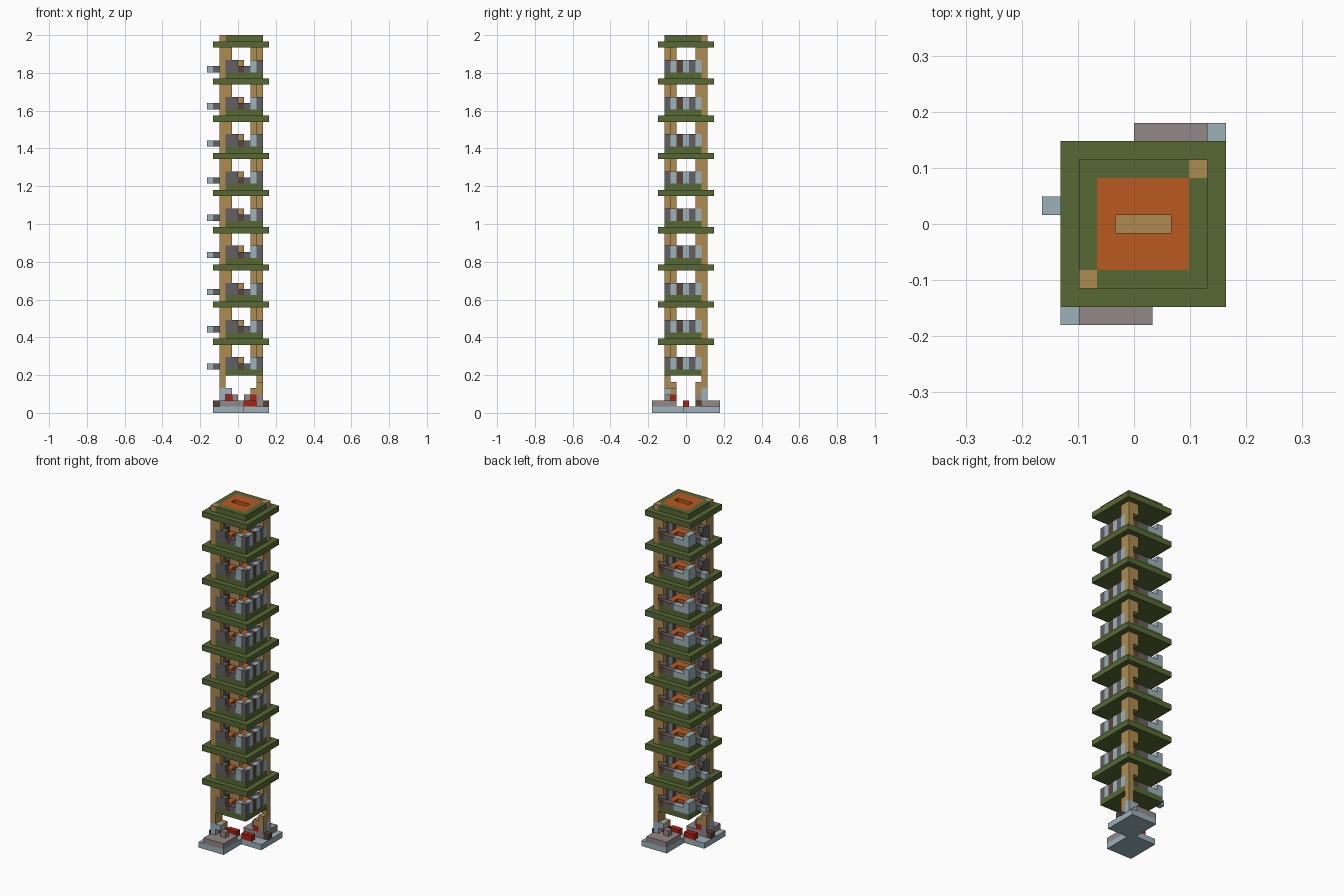
import bpy

cube = bpy.data.objects.get("Cube")
if cube:
    bpy.data.objects.remove(cube, do_unlink=True)

V = 2 / 61        # edge of one block
STOREY = 6 * V    # height of one storey


def material(name, r, g, b):
    m = bpy.data.materials.new(name)
    m.use_nodes = True
    m.diffuse_color = (r, g, b, 1)
    m.node_tree.nodes["Principled BSDF"].inputs["Base Color"].default_value = (r, g, b, 1)
    return m


GREEN = material("roof green", 0.093, 0.138, 0.034)
WOOD = material("tan wood", 0.418, 0.258, 0.08)
ORANGE = material("orange floor", 0.497, 0.102, 0.015)
PALE = material("pale blue stone", 0.328, 0.445, 0.491)
MAUVE = material("mauve stone", 0.283, 0.25, 0.242)
GREY = material("dark grey", 0.12, 0.12, 0.125)
BROWN = material("dark brown", 0.102, 0.054, 0.038)
RED = material("red", 0.445, 0.013, 0.006)


def turned(b):
    """The same box turned half way round the tower axis."""
    x0, x1, y0, y1, z0, z1 = b
    return (11 - x1, 11 - x0, 11 - y1, 11 - y0, z0, z1)


def part(name, mat, boxes, count=1, twin=False):
    """Join block-unit boxes into one object, repeated up the tower."""
    verts, faces = [], []
    if twin:
        boxes = boxes + [turned(b) for b in boxes]
    for x0, x1, y0, y1, z0, z1 in boxes:
        n = len(verts)
        verts += [((x - 5) * V, (y - 5.5) * V, z * V)
                  for z in (z0, z1) for x, y in ((x0, y0), (x1, y0), (x1, y1), (x0, y1))]
        faces += [(n + 3, n + 2, n + 1, n), (n + 4, n + 5, n + 6, n + 7)]
        faces += [(n + i, n + (i + 1) % 4, n + 4 + (i + 1) % 4, n + 4 + i) for i in range(4)]
    mesh = bpy.data.meshes.new(name)
    mesh.from_pydata(verts, [], faces)
    mesh.materials.append(mat)
    ob = bpy.data.objects.new(name, mesh)
    bpy.context.collection.objects.link(ob)
    if count > 1:
        arr = ob.modifiers.new("storeys", 'ARRAY')
        arr.count = count
        arr.use_relative_offset = False
        arr.use_constant_offset = True
        arr.constant_offset_displace = (0, 0, STOREY)
    return ob


# Roofs: wide eaves, and a smaller floor rim notched for the two posts
part("eaves", GREEN, [(1, 10, 1, 10, 11, 12)], 9)
part("floor_rim", GREEN, [(3, 9, 2, 3, 6, 7), (2, 3, 3, 9, 6, 7), (3, 8, 8, 9, 6, 7),
                          (8, 9, 3, 8, 6, 7), (3, 8, 3, 8, 6, 6.3)], 10)
part("orange_floor", ORANGE, [(3, 8, 3, 5, 6.3, 7), (3, 8, 6, 8, 6.3, 7),
                              (3, 4, 5, 6, 6.3, 7), (7, 8, 5, 6, 6.3, 7)], 10)
part("floor_slot", WOOD, [(4, 7, 5, 6, 6.3, 6.4)], 10)

# Corner posts and the brackets under each roof
part("corner_posts", WOOD, [(2, 3, 2, 3, 4, 61)], twin=True)
part("brackets", WOOD, [(3, 4, 2, 3, 9, 11), (2, 3, 3, 4, 9, 11)], 9, twin=True)
part("table", WOOD, [(4, 6, 4.5, 5.5, 8, 9)], 9)

# Low walls of the rooms: grey panels, brown gaps, pale pillars
part("grey_walls", GREY, [(3, 4, 2, 3, 7, 9), (4, 5, 2, 3, 7, 9), (6, 7, 2, 3, 7, 8),
                          (8, 9, 2, 3, 7, 9), (2, 3, 3, 5, 7, 9), (5, 7, 8, 9, 7, 8),
                          (8, 9, 6, 7, 7, 9)], 9)
part("brown_walls", BROWN, [(5, 6, 2, 3, 7, 8), (8, 9, 4, 5, 7, 9),
                            (2, 3, 5, 6, 7, 8), (7, 8, 8, 9, 7, 8)], 9)
part("pale_walls", PALE, [(7, 8, 2, 3, 7, 9), (8, 9, 3, 4, 7, 9), (8, 9, 5, 6, 7, 9),
                          (8, 9, 7, 8, 7, 9), (2, 3, 7, 9, 7, 9), (3, 5, 8, 9, 7, 8)], 9)

# Beam that sticks out of one side on every storey
part("beam_root", GREY, [(1, 3, 6, 7, 7, 8)], 9)
part("beam_tip", PALE, [(0, 1, 6, 7, 7, 8)], 9)

# Base: two slabs meeting at a corner, with stonework and red blocks
part("base_slabs", PALE, [(1, 6, 0, 6, 0, 1)], twin=True)
part("stone_paving", MAUVE, [(2, 6, 0, 4, 1, 2)], twin=True)
part("base_blocks", BROWN, [(1, 2, 3, 4, 1, 2)], twin=True)
part("red_path", RED, [(6, 8, 5, 6, 1, 2), (3, 4, 3, 4, 2, 3)], twin=True)
part("grey_blocks", MAUVE, [(2, 3, 3, 4, 2, 3), (4, 5, 2, 3, 2, 3)], twin=True)

# Feet of the posts, stepping in toward the middle
part("post_feet", PALE, [(2, 3, 2, 3, 2, 4), (3, 4, 2, 3, 3, 4)], twin=True)
part("foot_steps", WOOD, [(2, 3, 3, 4, 3, 5), (3, 4, 3, 4, 3, 4)], twin=True)
